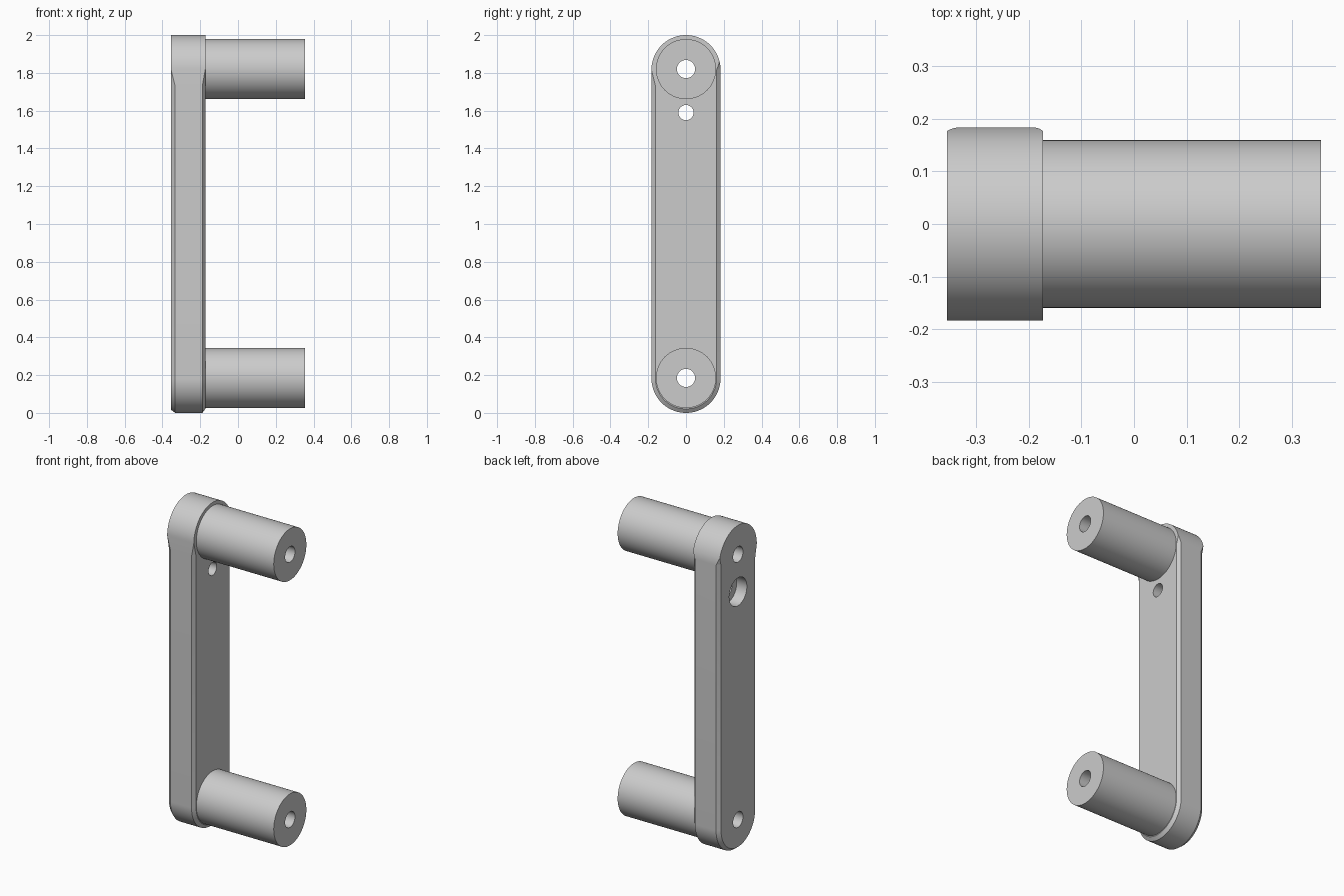
import bpy, bmesh, math
from mathutils import Matrix

if "Cube" in bpy.data.objects:
    bpy.data.objects.remove(bpy.data.objects["Cube"])

X0, X1, XEND = -0.355, -0.173, 0.355   # plate back, plate front, post end
R, LOW, HIGH = 0.183, 0.183, 1.817     # plate end radius and centres
POST_R, HOLE_R = 0.159, 0.048

grey = bpy.data.materials.new("plain grey")
grey.use_nodes = True
grey.diffuse_color = (0.6, 0.6, 0.6, 1)
grey.node_tree.nodes["Principled BSDF"].inputs["Base Color"].default_value = grey.diffuse_color


def make_object(name, bm):
    bmesh.ops.recalc_face_normals(bm, faces=bm.faces)
    mesh = bpy.data.meshes.new(name)
    bm.to_mesh(mesh)
    bm.free()
    mesh.materials.append(grey)
    obj = bpy.data.objects.new(name, mesh)
    bpy.context.collection.objects.link(obj)
    return obj


def select_only(obj):
    bpy.ops.object.select_all(action='DESELECT')
    obj.select_set(True)
    bpy.context.view_layer.objects.active = obj


def rod(name, radius, xa, xb, z, sides=64):
    """Cylinder lying along x."""
    bm = bmesh.new()
    place = Matrix.Translation(((xa + xb) / 2, 0, z)) @ Matrix.Rotation(math.pi / 2, 4, 'Y')
    bmesh.ops.create_cone(bm, cap_ends=True, segments=sides, radius1=radius,
                          radius2=radius, depth=xb - xa, matrix=place)
    return make_object(name, bm)


def cut(obj, radius, xa, xb, z):
    """Drill a round hole along x."""
    cutter = rod("drill", radius, xa, xb, z, 48)
    cutter.hide_render = True
    mod = obj.modifiers.new("hole", 'BOOLEAN')
    mod.operation, mod.solver, mod.object = 'DIFFERENCE', 'EXACT', cutter
    select_only(obj)
    bpy.ops.object.modifier_apply(modifier=mod.name)
    bpy.data.objects.remove(cutter)


def outline():
    """Plate outline as (centre z, angle, extra z, chamfer share)."""
    n = 48
    pts = []
    for i in range(n + 1):                    # plain upper end
        a = math.pi * i / n
        pts.append((HIGH, a, 0, max(0, 1 - i / 4)))
    pts.append((HIGH, math.pi, -0.085, 1))    # chamfer run-out on the front side
    for i in range(n + 1):                    # chamfered lower end
        pts.append((LOW, math.pi + math.pi * i / n, 0, 1))
    return pts


# Plate: stacked outlines, edges chamfered except around the upper end
bm = bmesh.new()
rings = []
for x, inset, full_x in ((X0, 0.017, X0), (X0 + 0.022, 0, X0),
                         (X1 - 0.016, 0, X1), (X1, 0.021, X1)):
    ring = []
    for cz, a, dz, share in outline():
        r = R - inset * share
        px = x if inset else full_x + (x - full_x) * max(share, 0.02)
        ring.append(bm.verts.new((px, r * math.cos(a), cz + dz + r * math.sin(a))))
    rings.append(ring)
for lower, upper in zip(rings, rings[1:]):
    for i in range(len(lower)):
        j = (i + 1) % len(lower)
        bm.faces.new((lower[i], lower[j], upper[j], upper[i]))
bm.faces.new(rings[0])
bm.faces.new(rings[-1])
plate = make_object("handle_plate", bm)

# Two posts, with bores running on through the plate
parts = [plate]
for name, z in (("lower_post", 0.185), ("upper_post", 1.82)):
    post = rod(name, POST_R, X1, XEND, z)
    for obj in (post, plate):
        cut(obj, HOLE_R, X0 - 0.1, XEND + 0.1, z)
    parts.append(post)

# Small through hole with a wider recess on the outer face
cut(plate, 0.04, X0 - 0.1, X1 + 0.1, 1.59)
cut(plate, 0.086, X0 - 0.1, X0 + 0.07, 1.59)

for obj in parts:
    select_only(obj)
    bpy.ops.object.shade_smooth_by_angle(angle=math.radians(25))
